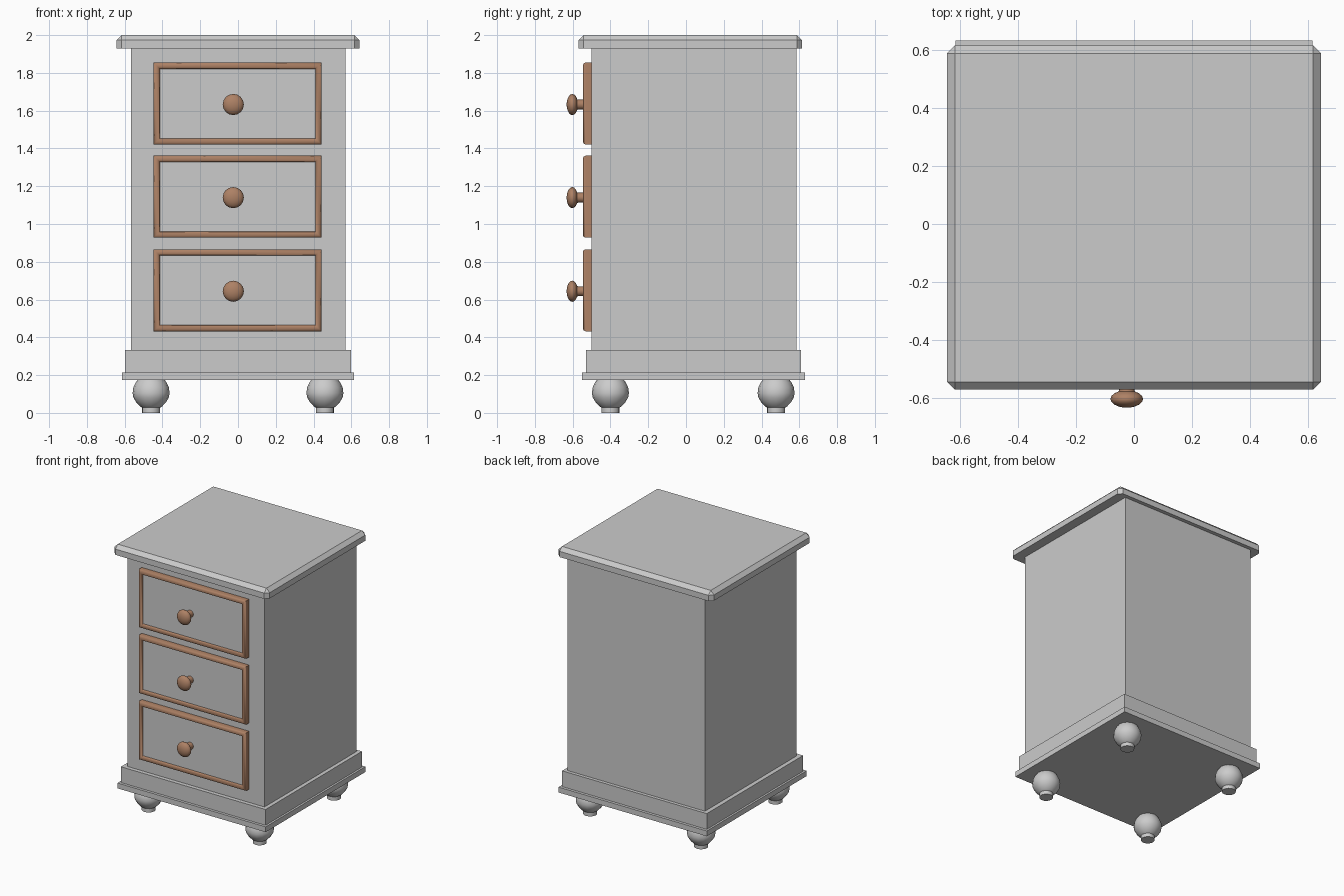
import bpy, bmesh, math
from mathutils import Matrix, Vector

if "Cube" in bpy.data.objects:
    bpy.data.objects.remove(bpy.data.objects["Cube"])

wood = bpy.data.materials.new("copper_brown")
wood.diffuse_color = (0.42, 0.22, 0.13, 1)
wood.use_nodes = True
wood.node_tree.nodes["Principled BSDF"].inputs["Base Color"].default_value = wood.diffuse_color


def finish(bm, name, mat=None, smooth=False):
    bmesh.ops.recalc_face_normals(bm, faces=bm.faces)
    mesh = bpy.data.meshes.new(name)
    bm.to_mesh(mesh)
    bm.free()
    obj = bpy.data.objects.new(name, mesh)
    bpy.context.collection.objects.link(obj)
    if mat:
        mesh.materials.append(mat)
    if smooth:
        bpy.ops.object.select_all(action='DESELECT')
        obj.select_set(True)
        bpy.context.view_layer.objects.active = obj
        bpy.ops.object.shade_smooth_by_angle(angle=math.radians(40))
    return obj


def box_bm(lo, hi):
    lo, hi = Vector(lo), Vector(hi)
    size = hi - lo
    bm = bmesh.new()
    bmesh.ops.create_cube(bm, size=1, matrix=Matrix.Translation((lo + hi) / 2) @ Matrix.Diagonal((*size, 1)))
    return bm


def lathe(name, profile, matrix, steps=16, mat=None):
    """Spin (radius, height) points around z, then place with matrix."""
    bm = bmesh.new()
    verts = [bm.verts.new((r, 0, z)) for r, z in profile]
    edges = [bm.edges.new(p) for p in zip(verts, verts[1:])]
    bmesh.ops.spin(bm, geom=verts + edges, axis=(0, 0, 1), cent=(0, 0, 0),
                   angle=math.tau, steps=steps)
    bmesh.ops.remove_doubles(bm, verts=bm.verts, dist=1e-4)
    bmesh.ops.transform(bm, matrix=matrix, verts=bm.verts)
    return finish(bm, name, mat, smooth=True)


def drawer_frame(name, x0, x1, z0, z1):
    """Rounded moulding swept round a rectangle with mitred corners."""
    profile = [(0, -0.50), (0, -0.532), (0.004, -0.541), (0.012, -0.545),
               (0.021, -0.545), (0.029, -0.541), (0.033, -0.532), (0.033, -0.50)]
    bm = bmesh.new()
    loops = [[bm.verts.new(c) for c in ((x0 + d, y, z0 + d), (x1 - d, y, z0 + d),
                                        (x1 - d, y, z1 - d), (x0 + d, y, z1 - d))]
             for d, y in profile]
    for a, b in zip(loops, loops[1:]):
        for i in range(4):
            j = (i + 1) % 4
            bm.faces.new((a[i], a[j], b[j], b[i]))
    return finish(bm, name, wood, smooth=True)


# Carcass and plinth
finish(box_bm((-0.567, -0.50, 0.30), (0.57, 0.585, 1.94)), "cabinet_body")
finish(box_bm((-0.599, -0.53, 0.21), (0.599, 0.61, 0.333)), "plinth")
finish(box_bm((-0.614, -0.55, 0.175), (0.614, 0.631, 0.215)), "plinth_trim")

# Top board with chamfered upper and corner edges
bm = box_bm((-0.643, -0.57, 1.93), (0.643, 0.614, 2.0))
edges = [e for e in bm.edges if max(v.co.z for v in e.verts) > 1.97]
bmesh.ops.bevel(bm, geom=edges, offset=0.027, segments=1, affect='EDGES')
finish(bm, "top_board")

# Bun feet
foot = [(0, 0), (0.048, 0), (0.048, 0.028), (0.058, 0.034), (0.078, 0.055),
        (0.094, 0.082), (0.098, 0.105), (0.094, 0.135), (0.082, 0.16), (0.068, 0.18), (0, 0.18)]
for side, x in (("left", -0.46), ("right", 0.46)):
    for end, y in (("front", -0.40), ("back", 0.477)):
        lathe(f"{end}_{side}_foot", foot, Matrix.Translation((x, y, 0)))

# Drawers: moulding, inset panel and knob
knob = [(0.029, 0), (0.026, 0.015), (0.026, 0.05)]
knob += [(0.056 * math.cos(a), 0.082 + 0.03 * math.sin(a))
         for a in (math.radians(d) for d in (-60, -40, -20, 0, 20, 40, 60, 75))]
knob.append((0, 0.112))
for i, z in enumerate((0.649, 1.1445, 1.6375)):
    n = i + 1
    drawer_frame(f"drawer_frame_{n}", -0.447, 0.442, z - 0.217, z + 0.217)
    finish(box_bm((-0.42, -0.53, z - 0.19), (0.415, -0.49, z + 0.19)), f"drawer_panel_{n}")
    place = Matrix.Translation((-0.025, -0.52, z - 0.005)) @ Matrix.Rotation(math.pi / 2, 4, 'X')
    lathe(f"drawer_knob_{n}", knob, place, mat=wood)
